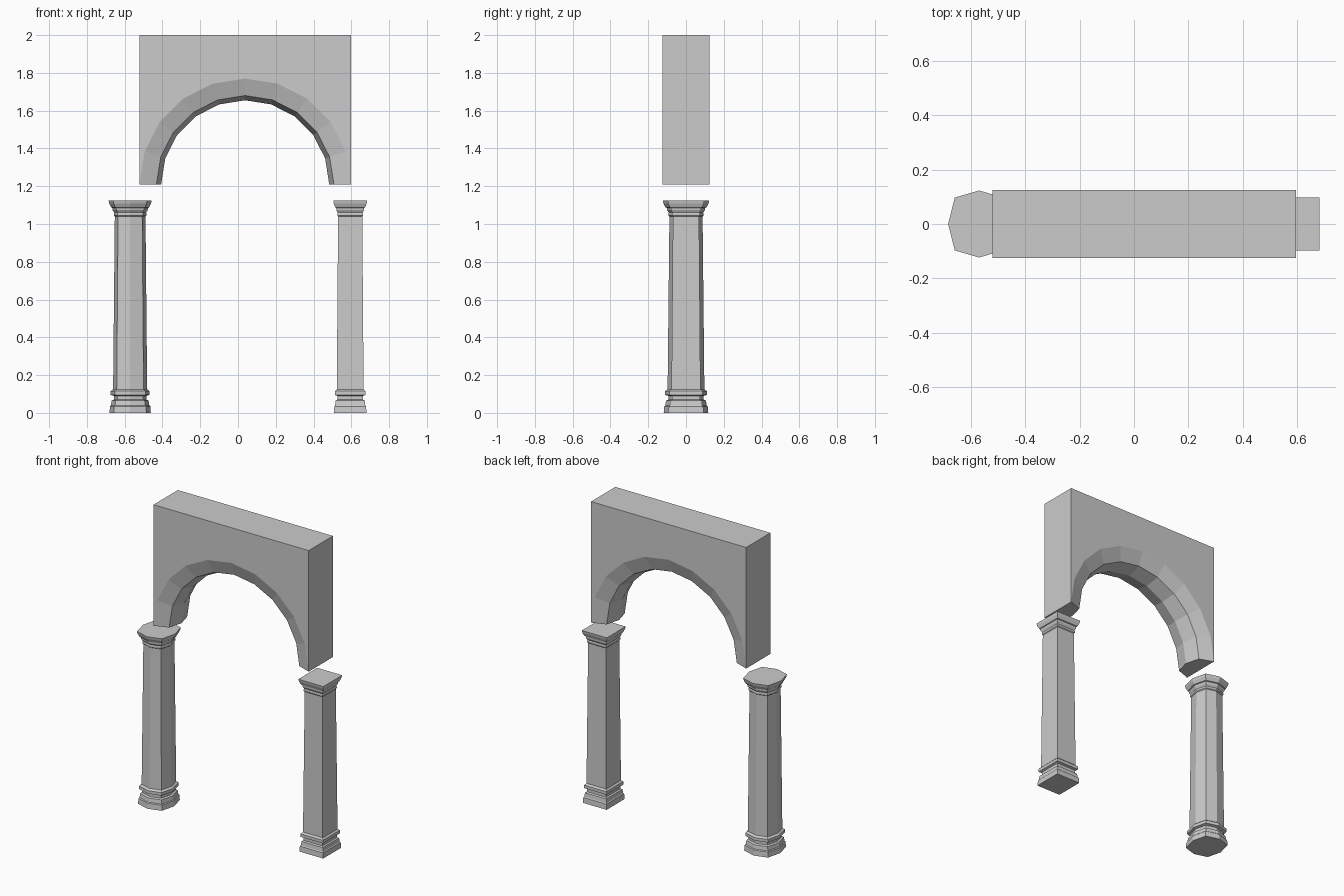
import bpy, bmesh
from math import cos, sin, pi

if "Cube" in bpy.data.objects:
    bpy.data.objects.remove(bpy.data.objects["Cube"])


def finish(name, bm):
    bmesh.ops.recalc_face_normals(bm, faces=bm.faces)
    mesh = bpy.data.meshes.new(name)
    bm.to_mesh(mesh)
    bm.free()
    obj = bpy.data.objects.new(name, mesh)
    bpy.context.collection.objects.link(obj)
    return obj


# Column moulding profile: (half width, height)
PROFILE = [(.086, 0), (.084, .035), (.080, .04), (.077, .065), (.068, .07),
           (.068, .09), (.081, .095), (.081, .115), (.071, .125),
           (.064, 1.04), (.068, 1.045), (.068, 1.055), (.066, 1.06),
           (.073, 1.073), (.074, 1.085), (.079, 1.088), (.087, 1.108),
           (.090, 1.125)]

SQUARE = [(1, 1), (-1, 1), (-1, -1), (1, -1)]
B = 1.27
OCTAGON = [(B, 0), (1, 1), (0, B), (-1, 1), (-B, 0), (-1, -1), (0, -B), (1, -1)]


def column(name, x, section):
    bm = bmesh.new()
    rings = [[bm.verts.new((x + r * px, r * py * 1.08, z)) for px, py in section]
             for r, z in PROFILE]
    n = len(section)
    for a, b in zip(rings, rings[1:]):
        for i in range(n):
            j = (i + 1) % n
            bm.faces.new((a[i], a[j], b[j], b[i]))
    bm.faces.new(rings[0])
    bm.faces.new(rings[-1])
    return finish(name, bm)


# Arch block: bevelled intrados swept round a half circle
def arch(name, cx=.038, spring=1.21, top=2.0, segments=10):
    section = [(.56, -.125), (.47, -.093), (.445, 0), (.47, .093), (.56, .125)]
    bm = bmesh.new()
    curves = []
    for r, y in section:
        curves.append([bm.verts.new((cx - r * cos(pi * i / segments), y,
                                     spring + r * sin(pi * i / segments)))
                       for i in range(segments + 1)])
    for a, b in zip(curves, curves[1:]):
        for i in range(segments):
            bm.faces.new((a[i], a[i + 1], b[i + 1], b[i]))
    # Upper corners, then front, back, top, sides and feet
    fl, fr, bl, br = [bm.verts.new((cx + s * .56, y, top))
                      for y in (-.125, .125) for s in (-1, 1)]
    front, back = curves[0], curves[-1]
    bm.faces.new(front + [fr, fl])
    bm.faces.new(back + [br, bl])
    bm.faces.new((fl, fr, br, bl))
    bm.faces.new((front[0], fl, bl, back[0]))
    bm.faces.new((front[-1], fr, br, back[-1]))
    bm.faces.new([c[0] for c in curves])
    bm.faces.new([c[-1] for c in curves])
    return finish(name, bm)


arch("arch_block")
column("octagonal_column", -.571, OCTAGON)
column("square_column", .594, SQUARE)
